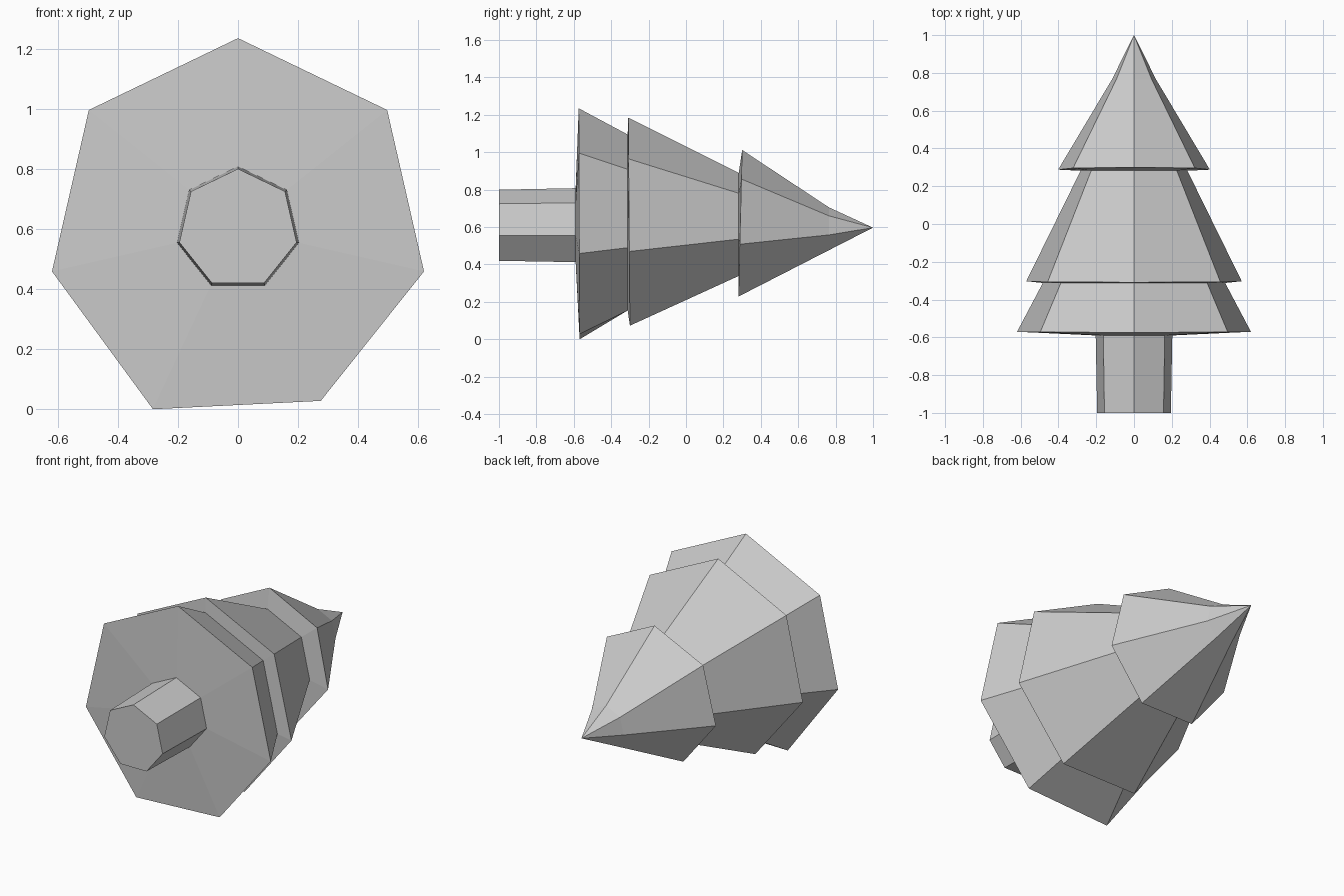
import bpy
import math

if "Cube" in bpy.data.objects:
    bpy.data.objects.remove(bpy.data.objects["Cube"])

SIDES = 7
AXIS_Z = 0.6


def lathe(name, rings, cap_start=False, tip_y=None):
    """Seven-sided shell along y; each ring is (y, radius, tilt, z_shift)."""
    verts, faces = [], []
    for y, r, tilt, dz in rings:
        for i in range(SIDES):
            a = math.pi / 2 + 2 * math.pi * i / SIDES
            z = r * math.sin(a)
            verts.append((r * math.cos(a), y + tilt * z, AXIS_Z + z + dz))
    for k in range(len(rings) - 1):
        for i in range(SIDES):
            j = (i + 1) % SIDES
            a, b = k * SIDES, (k + 1) * SIDES
            faces.append((a + i, a + j, b + j, b + i))
    if cap_start:
        faces.append(tuple(reversed(range(SIDES))))
    if tip_y is not None:
        tip, a = len(verts), (len(rings) - 1) * SIDES
        verts.append((0, tip_y, AXIS_Z - 0.003))
        faces += [(a + i, a + (i + 1) % SIDES, tip) for i in range(SIDES)]
    mesh = bpy.data.meshes.new(name)
    mesh.from_pydata(verts, [], faces)
    mesh.update()
    obj = bpy.data.objects.new(name, mesh)
    bpy.context.collection.objects.link(obj)
    return obj


# Trunk
lathe("trunk", [(-1.0, 0.2, 0, 0), (-0.59, 0.208, 0, 0)], cap_start=True)

# Three stacked tiers of branches ending in a point
foliage = lathe("foliage", [
    (-0.59, 0.208, 0, 0),
    (-0.571, 0.635, -0.004, 0),
    (-0.312, 0.495, 0, 0),
    (-0.304, 0.585, -0.008, 0),
    (0.282, 0.29, 0, 0),
    (0.290, 0.412, 0.025, 0),
    (0.765, 0.12, 0, -0.015),
], tip_y=1.0)

# Lowest branch corner droops to the ground
rim = foliage.data.vertices[SIDES:2 * SIDES]
corner = min(rim, key=lambda v: (round(v.co.z, 3), v.co.x))
corner.co = (-0.283, corner.co.y, 0.0)
